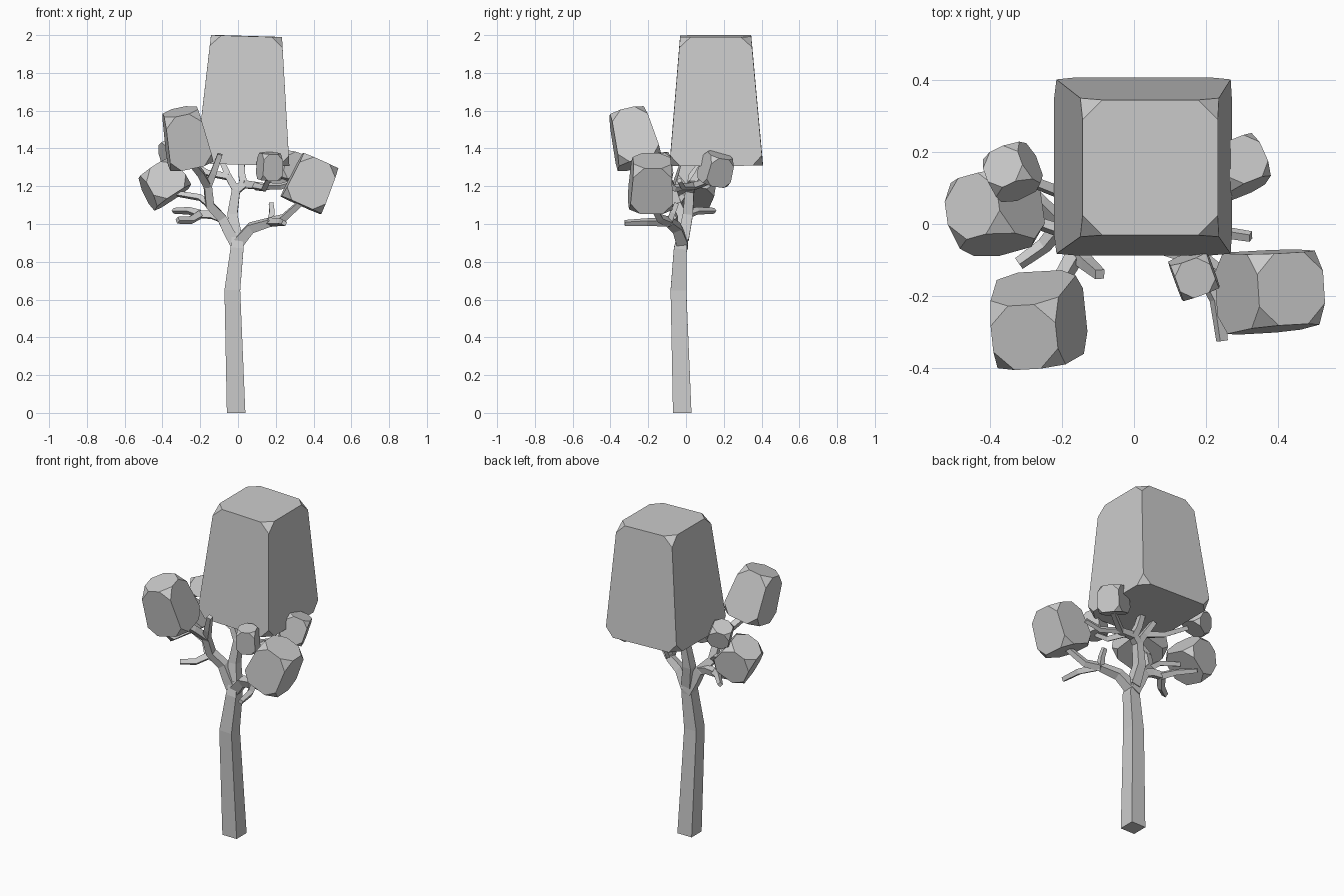
import bpy, bmesh
from mathutils import Vector, Quaternion

cube = bpy.data.objects.get("Cube")
if cube:
    bpy.data.objects.remove(cube, do_unlink=True)

grey = bpy.data.materials.new("plain_grey")
grey.use_nodes = True
colour = (0.6, 0.6, 0.6, 1)
grey.diffuse_color = colour
grey.node_tree.nodes["Principled BSDF"].inputs["Base Color"].default_value = colour

UP = Vector((0, 0, 1))
SQUARE = [(-1, -1), (1, -1), (1, 1), (-1, 1)]


def finish(bm, name):
    bmesh.ops.recalc_face_normals(bm, faces=bm.faces)
    mesh = bpy.data.meshes.new(name)
    bm.to_mesh(mesh)
    bm.free()
    mesh.materials.append(grey)
    obj = bpy.data.objects.new(name, mesh)
    bpy.context.collection.objects.link(obj)


def loft(bm, rings):
    for a, b in zip(rings, rings[1:]):
        for i in range(4):
            j = (i + 1) % 4
            bm.faces.new((a[i], a[j], b[j], b[i]))
    bm.faces.new(rings[0][::-1])
    bm.faces.new(rings[-1])


def ring(bm, centre, turn, half):
    return [bm.verts.new(centre + turn @ Vector((x * half, y * half, 0))) for x, y in SQUARE]


def limb(name, points, start, end, upright=False):
    """Square tapered tube along a path."""
    pts = [Vector(p) for p in points]
    bm = bmesh.new()
    rings, turn, previous = [], Quaternion(), UP
    last = len(pts) - 1
    for i, p in enumerate(pts):
        before = (p - pts[max(i - 1, 0)]).normalized()
        after = (pts[min(i + 1, last)] - p).normalized()
        tangent = UP if upright and i == 0 else (before + after).normalized()
        turn = previous.rotation_difference(tangent) @ turn
        previous = tangent
        rings.append(ring(bm, p, turn, start + (end - start) * i / last))
    loft(bm, rings)
    finish(bm, name)


def foliage(name, bottom, top, low_half, high_half, cut, twist=0):
    """Tapered block with its corners cut off."""
    bottom, top = Vector(bottom), Vector(top)
    turn = UP.rotation_difference(top - bottom) @ Quaternion(UP, twist)
    bm = bmesh.new()
    loft(bm, [ring(bm, bottom, turn, low_half), ring(bm, top, turn, high_half)])
    bmesh.ops.bevel(bm, geom=bm.verts[:], offset=cut, segments=1, profile=0.5, affect='VERTICES')
    finish(bm, name)


# Trunk
limb("trunk", [(-0.01, -0.02, 0), (-0.03, -0.04, 0.65), (-0.005, -0.03, 0.87),
               (-0.005, -0.015, 0.95)], 0.049, 0.027, True)

# Left side branches
fork_left = (-0.085, -0.02, 1.03)
elbow_left = (-0.15, -0.05, 1.1)
knee_left = (-0.16, -0.08, 1.2)
spur_left = (-0.2, 0, 1.05)
limb("left_branch", [(-0.005, -0.02, 0.88), (-0.05, -0.02, 0.96), fork_left, elbow_left, knee_left], 0.03, 0.02)
limb("left_front_branch", [knee_left, (-0.2, -0.15, 1.27), (-0.25, -0.22, 1.33)], 0.02, 0.016)
limb("left_up_twig", [knee_left, (-0.13, -0.11, 1.27), (-0.095, -0.14, 1.37)], 0.02, 0.013)
limb("left_low_branch", [fork_left, (-0.14, -0.01, 1.05), spur_left], 0.022, 0.018)
limb("left_low_twig", [spur_left, (-0.25, -0.06, 1.02), (-0.32, -0.11, 1.02)], 0.018, 0.013)
limb("left_back_twig", [spur_left, (-0.26, 0.06, 1.07), (-0.34, 0.15, 1.07)], 0.018, 0.011)
limb("left_outer_branch", [elbow_left, (-0.2, -0.02, 1.14), (-0.32, 0.02, 1.16)], 0.016, 0.012)

# Right side branches
fork_right = (0.17, -0.09, 1.01)
limb("right_branch", [(0, -0.02, 0.9), (0.07, -0.05, 0.98), fork_right], 0.03, 0.02)
limb("right_outer_branch", [fork_right, (0.24, -0.14, 1.03), (0.34, -0.19, 1.12)], 0.02, 0.014)
limb("right_low_twig", [fork_right, (0.23, -0.21, 1.01), (0.245, -0.325, 1.005)], 0.018, 0.012)
limb("right_up_twig", [fork_right, (0.18, -0.07, 1.06), (0.175, -0.05, 1.11)], 0.016, 0.012)

# Central branches
fork_mid = (-0.01, 0.02, 1.18)
knee_mid = (0.03, 0.03, 1.21)
limb("centre_branch", [(-0.005, -0.015, 0.92), (-0.03, 0.01, 1.05), fork_mid, knee_mid], 0.03, 0.02)
limb("centre_up_branch", [knee_mid, (0.02, 0.06, 1.26), (0.02, 0.1, 1.34)], 0.02, 0.015)
limb("centre_left_branch", [fork_mid, (-0.05, 0.03, 1.25), (-0.08, 0.08, 1.32)], 0.02, 0.014)
limb("centre_back_left_branch", [(-0.05, 0.03, 1.25), (-0.16, 0.07, 1.27), (-0.29, 0.12, 1.34)], 0.016, 0.012)
limb("centre_right_branch", [knee_mid, (0.13, 0.04, 1.2), (0.26, 0.13, 1.23)], 0.02, 0.013)
limb("centre_front_branch", [(0.09, 0.03, 1.2), (0.14, -0.06, 1.19), (0.165, -0.13, 1.24)], 0.016, 0.012)
limb("right_side_twig", [(0.14, 0.04, 1.2), (0.23, -0.02, 1.2), (0.325, -0.035, 1.23)], 0.014, 0.011)

# Foliage blocks
foliage("crown_foliage", (0.025, 0.16, 1.315), (0.045, 0.157, 1.995), 0.247, 0.188, 0.055)
foliage("left_front_foliage", (-0.25, -0.245, 1.32), (-0.305, -0.315, 1.595), 0.117, 0.092, 0.055, 0.08)
foliage("right_foliage", (0.333, -0.19, 1.10), (0.437, -0.18, 1.335), 0.115, 0.1, 0.055, 0.06)
foliage("left_foliage", (-0.345, 0.03, 1.14), (-0.45, 0.05, 1.295), 0.11, 0.088, 0.055, 0.2)
foliage("left_back_foliage", (-0.32, 0.135, 1.34), (-0.365, 0.16, 1.44), 0.066, 0.056, 0.035, 0.4)
foliage("right_back_foliage", (0.265, 0.14, 1.22), (0.305, 0.18, 1.365), 0.072, 0.064, 0.035, 0.4)
foliage("right_front_foliage", (0.165, -0.135, 1.235), (0.17, -0.15, 1.375), 0.057, 0.052, 0.03, 0.35)
